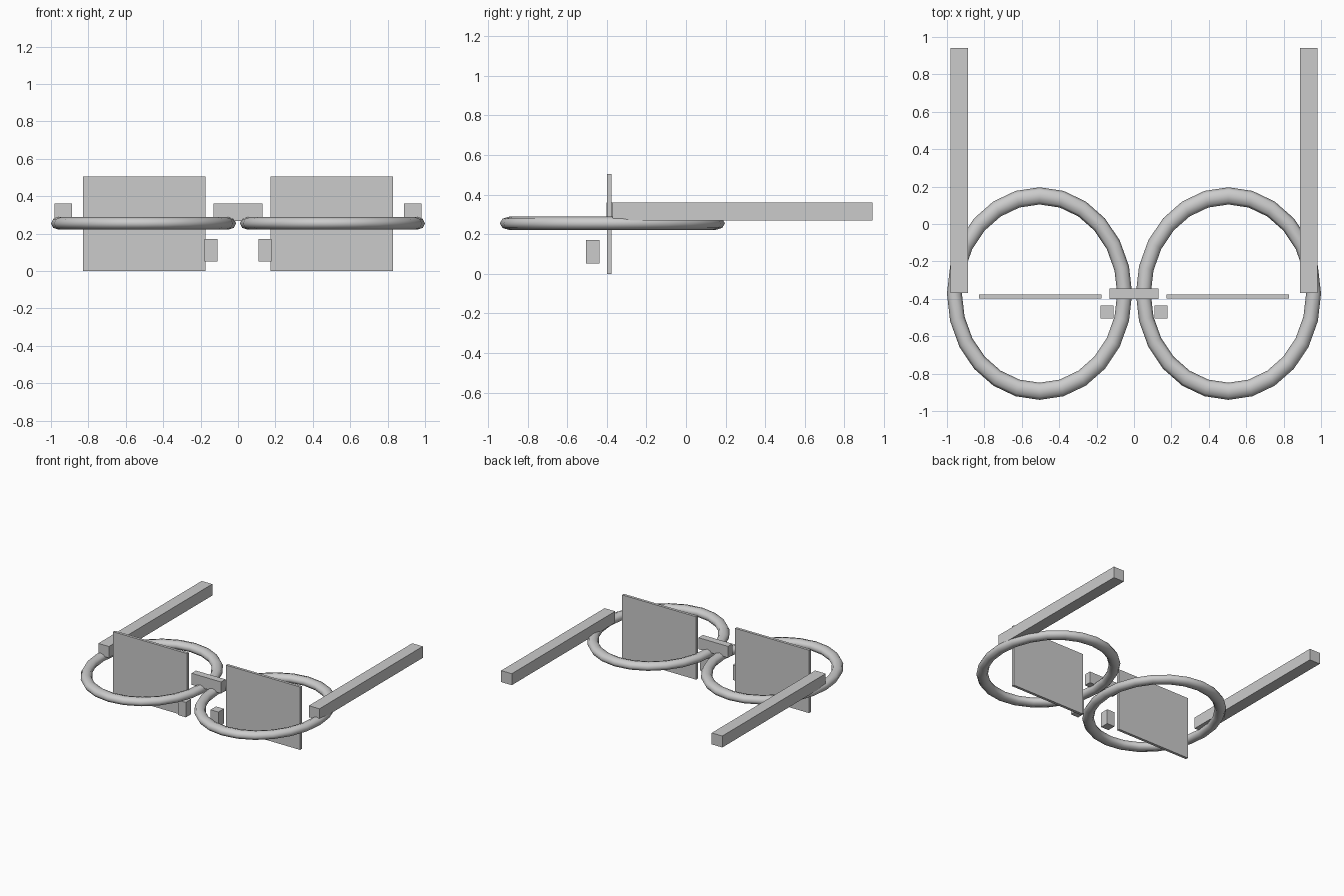
import bpy
import math

if "Cube" in bpy.data.objects:
    bpy.data.objects.remove(bpy.data.objects["Cube"])


def box(name, lo, hi):
    """Box spanning two opposite corners."""
    bpy.ops.mesh.primitive_cube_add(size=1)
    ob = bpy.context.object
    ob.name = name
    size = [b - a for a, b in zip(lo, hi)]
    mid = [(a + b) / 2 for a, b in zip(lo, hi)]
    for v in ob.data.vertices:
        v.co = [c * s + m for c, s, m in zip(v.co, size, mid)]
    return ob


def side_box(name, side, lo, hi):
    """Box on the right (side 1) or mirrored to the left (side -1)."""
    x0, x1 = sorted((side * lo[0], side * hi[0]))
    return box(name, (x0, lo[1], lo[2]), (x1, hi[1], hi[2]))


def rim(name, x):
    """Flattened oval ring lying level."""
    bpy.ops.mesh.primitive_torus_add(
        major_segments=24, minor_segments=8,
        major_radius=0.455, minor_radius=0.04,
        location=(x, -0.372, 0.255))
    ob = bpy.context.object
    ob.name = name
    ob.scale = (1.0, 1.148, 0.83)
    bpy.ops.object.transform_apply(location=False, rotation=False, scale=True)
    bpy.ops.object.shade_smooth_by_angle(angle=math.radians(60))
    return ob


for label, s in (("left", -1), ("right", 1)):
    rim(f"rim_{label}", s * 0.505)
    # upright lens plate
    side_box(f"lens_{label}", s, (0.173, -0.398, 0.0), (0.83, -0.376, 0.505))
    # temple arm
    side_box(f"temple_{label}", s, (0.888, -0.37, 0.268), (0.982, 0.942, 0.36))
    # nose pad
    side_box(f"nose_pad_{label}", s, (0.11, -0.505, 0.051), (0.179, -0.436, 0.171))

box("bridge", (-0.131, -0.402, 0.268), (0.131, -0.346, 0.36))
